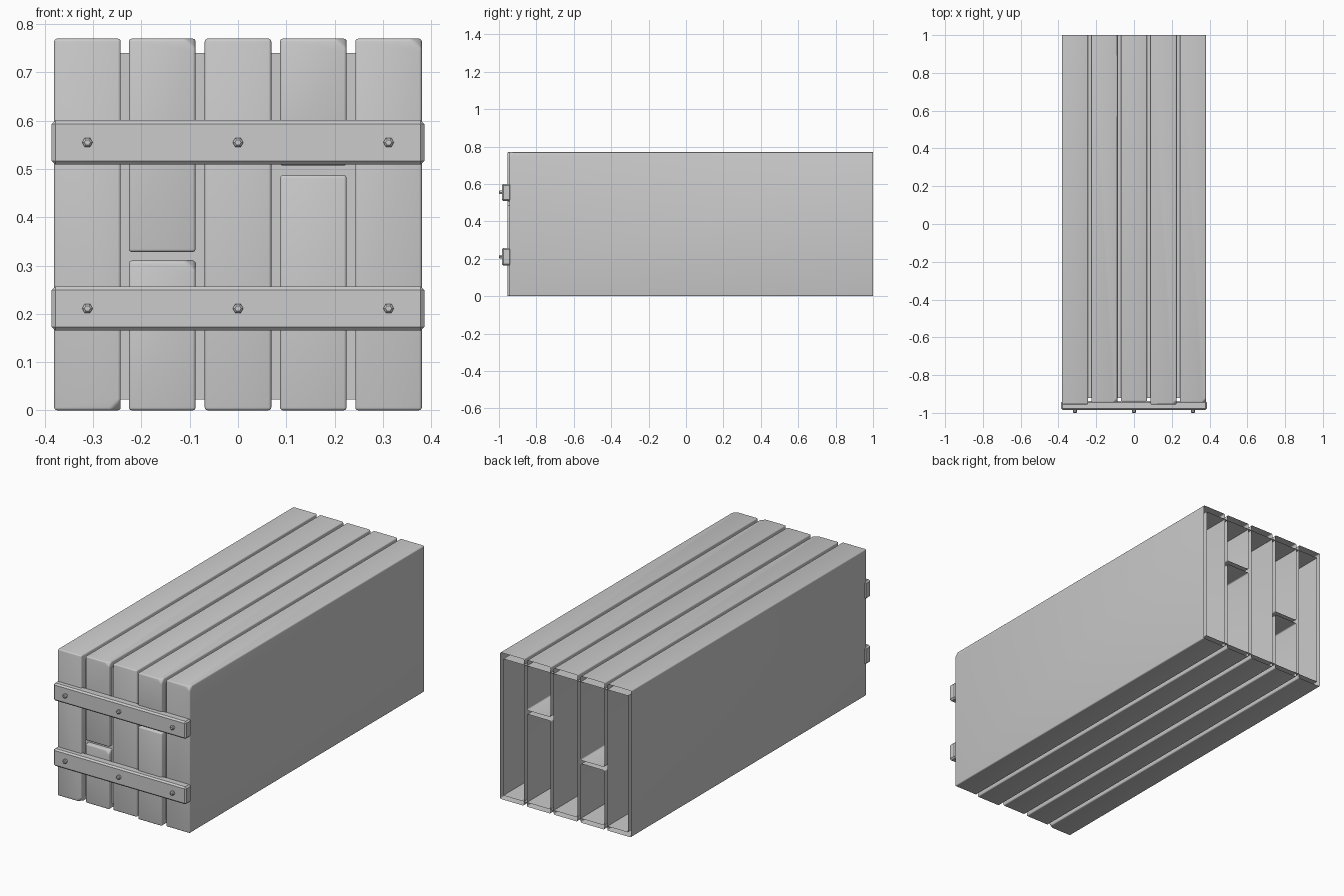
import bpy, bmesh, math
from mathutils import Matrix, Vector

if "Cube" in bpy.data.objects:
    bpy.data.objects.remove(bpy.data.objects["Cube"], do_unlink=True)

# One plain grey for everything
grey = bpy.data.materials.new("plain grey")
grey.use_nodes = True
grey.diffuse_color = (0.6, 0.6, 0.6, 1)
grey.node_tree.nodes["Principled BSDF"].inputs["Base Color"].default_value = (0.6, 0.6, 0.6, 1)


def box_mesh(lo, hi):
    """Box between two corners."""
    bm = bmesh.new()
    lo, hi = Vector(lo), Vector(hi)
    bmesh.ops.create_cube(bm, size=1, matrix=Matrix.Translation((lo + hi) / 2)
                          @ Matrix.Diagonal((*(hi - lo), 1)))
    return bm


def open_back(bm):
    """Remove the face at the rear so the box becomes a tube."""
    rear = [f for f in bm.faces if f.normal.y > 0.99]
    bmesh.ops.delete(bm, geom=rear, context='FACES')


def finish(bm, name, smooth=None):
    mesh = bpy.data.meshes.new(name)
    bm.normal_update()
    bm.to_mesh(mesh)
    bm.free()
    mesh.materials.append(grey)
    obj = bpy.data.objects.new(name, mesh)
    bpy.context.collection.objects.link(obj)
    if smooth:
        bpy.ops.object.select_all(action='DESELECT')
        obj.select_set(True)
        bpy.context.view_layer.objects.active = obj
        bpy.ops.object.shade_smooth_by_angle(angle=math.radians(smooth))
    return obj


def board(name, x, z0, z1, front, chip=None):
    """Hollow plank with rounded front and long edges, and an optional chipped corner."""
    half = 0.069
    bm = box_mesh((x - half, front, z0), (x + half, 1, z1))
    open_back(bm)
    if chip:
        corner = Vector((x + half, front, z1 if chip == "top" else z0))
        vert = min(bm.verts, key=lambda v: (v.co - corner).length)
        bmesh.ops.bevel(bm, geom=[vert], offset=0.022, affect='VERTICES')
    edges = [e for e in bm.edges if not e.is_boundary]
    bmesh.ops.bevel(bm, geom=edges, offset=0.006, segments=3, profile=0.5, affect='EDGES')
    finish(bm, name, 40)


# Planks, two of them split into a lower and an upper piece
TOP = 0.77
board("board_far_right", -0.312, 0, TOP, -0.955, "bottom")
board("board_right_lower", -0.157, 0, 0.31, -0.945, "top")
board("board_right_upper", -0.157, 0.328, TOP, -0.945, "top")
board("board_middle", 0, 0, TOP, -0.94)
board("board_left_lower", 0.156, 0, 0.487, -0.955)
board("board_left_upper", 0.156, 0.507, TOP, -0.955, "top")
board("board_far_left", 0.312, 0, TOP, -0.945, "top")

# Inner box seen in the gaps between planks
bm = box_mesh((-0.362, -0.92, 0.022), (0.362, 1, 0.74))
open_back(bm)
finish(bm, "inner_box")

# Cross bars with chamfered edges, each held by three hexagonal bolts
for level, z in (("lower", 0.211), ("upper", 0.555)):
    bm = box_mesh((-0.386, -0.985, z - 0.046), (0.386, -0.937, z + 0.046))
    bmesh.ops.bevel(bm, geom=bm.edges[:], offset=0.008, segments=1, affect='EDGES')
    finish(bm, level + "_bar")
    for side, x in (("right", -0.312), ("middle", 0), ("left", 0.312)):
        bm = bmesh.new()
        turn = Matrix.Translation((x, -0.99, z)) @ Matrix.Rotation(math.pi / 2, 4, 'X') \
            @ Matrix.Rotation(math.pi / 2, 4, 'Z')
        bmesh.ops.create_cone(bm, cap_ends=True, segments=6, radius1=0.011,
                              radius2=0.011, depth=0.02, matrix=turn)
        rim = [e for e in bm.edges if all(v.co.y < -0.99 for v in e.verts)]
        bmesh.ops.bevel(bm, geom=rim, offset=0.004, segments=1, affect='EDGES')
        finish(bm, f"{level}_bolt_{side}")
